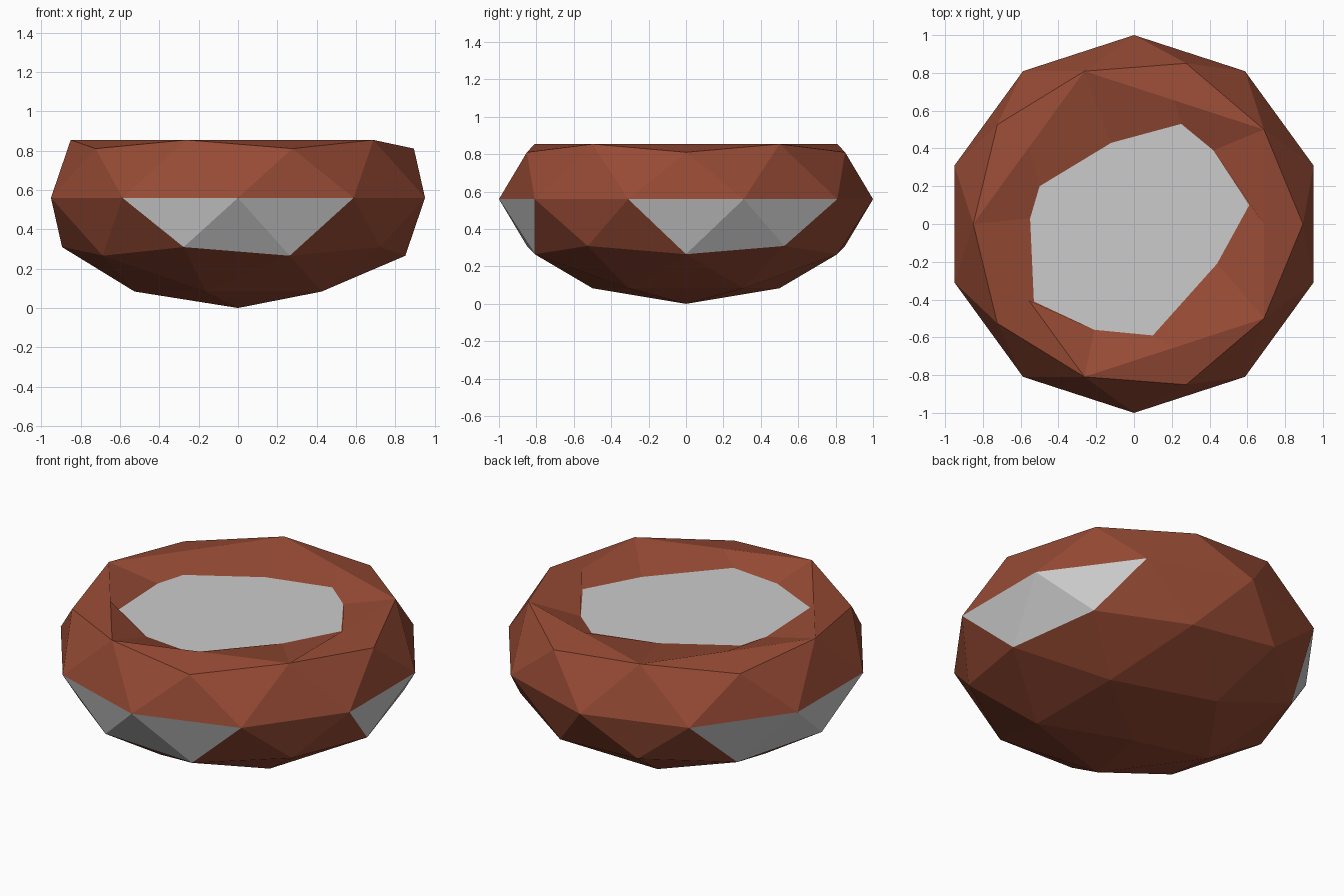
import bpy, bmesh, math

if "Cube" in bpy.data.objects:
    bpy.data.objects.remove(bpy.data.objects["Cube"])

S = 0.56                      # vertical squash of the sphere
PANELS = (-90, 18, 162)       # directions of the grey side panels

brown = bpy.data.materials.new("brown_shell")
brown.diffuse_color = (0.31, 0.07, 0.035, 1)
brown.use_nodes = True
brown.node_tree.nodes["Principled BSDF"].inputs["Base Color"].default_value = brown.diffuse_color


def is_panel(f):
    c = f.calc_center_median()
    if not -0.4 < c.z < 0:
        return False
    a = math.degrees(math.atan2(c.y, c.x))
    return any(abs((a - p + 180) % 360 - 180) < 27 for p in PANELS)


def open_sphere(keep):
    """Low-poly sphere without its crown, keeping only chosen faces."""
    bm = bmesh.new()
    bmesh.ops.create_icosphere(bm, subdivisions=2, radius=1)
    bmesh.ops.delete(bm, geom=[v for v in bm.verts if v.co.z > 0.6], context='VERTS')
    bmesh.ops.delete(bm, geom=[f for f in bm.faces if not keep(f)], context='FACES')
    for v in bm.verts:
        v.co.z = (v.co.z + 1) * S
    return bm


def finish(bm, name, mat=None):
    me = bpy.data.meshes.new(name)
    bm.to_mesh(me)
    bm.free()
    ob = bpy.data.objects.new(name, me)
    bpy.context.collection.objects.link(ob)
    if mat:
        me.materials.append(mat)


# Irregular edge of the opening, counterclockwise
opening = [(0.61, 0.10), (0.42, 0.39), (0.25, 0.53), (-0.12, 0.43), (-0.50, 0.20),
           (-0.55, 0.03), (-0.53, -0.41), (-0.21, -0.56), (0.10, -0.59), (0.44, -0.21)]
Z_FILL = 0.795

# Bowl shell with flat five-sided rim falling into the opening
bm = open_sphere(lambda f: not is_panel(f))
rim = sorted((v for v in bm.verts if v.co.z > 0.7),
             key=lambda v: round(math.degrees(math.atan2(v.co.y, v.co.x))) % 360)
outer = []
for i, v in enumerate(rim):
    if i % 2:
        outer.append(v)
    else:
        # low rim corner: chord between its high neighbours
        a, b = rim[i - 1], rim[(i + 1) % 10]
        m = bm.verts.new((a.co + b.co) / 2)
        bm.faces.new((a, v, m))
        bm.faces.new((v, b, m))
        outer.append(m)
inner = [bm.verts.new((x, y, Z_FILL)) for x, y in opening]
for i in range(10):
    j = (i + 1) % 10
    bm.faces.new((outer[i], outer[j], inner[j], inner[i]))
finish(bm, "bowl_shell", brown)

# Grey panels around the side
finish(open_sphere(is_panel), "side_panels")

# Flat grey filling
bm = bmesh.new()
bm.faces.new([bm.verts.new((x, y, Z_FILL)) for x, y in opening])
finish(bm, "filling")
